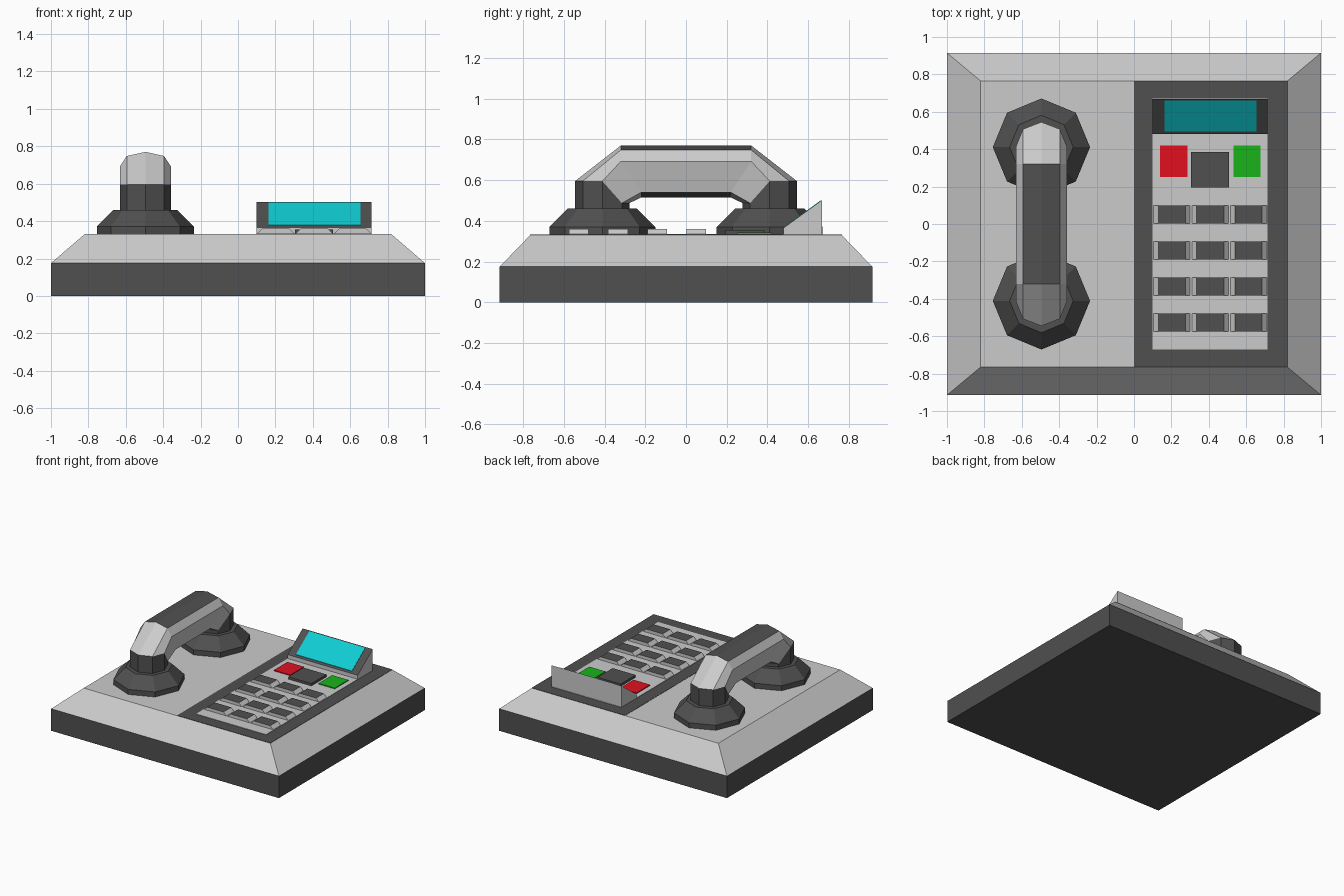
import bpy, bmesh
from math import cos, sin, pi

if "Cube" in bpy.data.objects:
    bpy.data.objects.remove(bpy.data.objects["Cube"])


def material(name, rgb):
    m = bpy.data.materials.new(name)
    m.diffuse_color = (*rgb, 1)
    m.use_nodes = True
    m.node_tree.nodes["Principled BSDF"].inputs["Base Color"].default_value = m.diffuse_color
    return m


LIGHT = material("light_grey", (0.62, 0.63, 0.64))
DARK = material("dark_grey", (0.08, 0.08, 0.08))
RED = material("red", (0.75, 0.005, 0.015))
GREEN = material("green", (0.01, 0.45, 0.01))
CYAN = material("cyan", (0.005, 0.6, 0.65))


def loft(name, rings, mats=(LIGHT,), paint=None):
    """Skin matching rings of points; paint(segment, side) gives the material slot.
    End caps are segments -1 (first) and len(rings)-1 (last)."""
    bm = bmesh.new()
    rows = [[bm.verts.new(p) for p in ring] for ring in rings]
    n = len(rows[0])
    pick = paint or (lambda seg, side: 0)
    bm.faces.new(rows[0]).material_index = pick(-1, 0)
    bm.faces.new(rows[-1]).material_index = pick(len(rows) - 1, 0)
    for s, (a, b) in enumerate(zip(rows, rows[1:])):
        for i in range(n):
            j = (i + 1) % n
            bm.faces.new((a[i], a[j], b[j], b[i])).material_index = pick(s, i)
    bmesh.ops.recalc_face_normals(bm, faces=bm.faces)
    me = bpy.data.meshes.new(name)
    bm.to_mesh(me)
    bm.free()
    ob = bpy.data.objects.new(name, me)
    bpy.context.collection.objects.link(ob)
    for m in mats:
        me.materials.append(m)
    return ob


def rect(x0, x1, y0, y1, z):
    return [(x0, y0, z), (x1, y0, z), (x1, y1, z), (x0, y1, z)]


def slab(name, x0, x1, y0, y1, z0, z1, mat, inset=0.0, side_mat=None):
    """Box whose left and right sides may lean in; the top may differ in colour."""
    return loft(name, [rect(x0, x1, y0, y1, z0), rect(x0 + inset, x1 - inset, y0, y1, z1)],
                (side_mat or mat, mat), lambda s, i: int(s == 1))


TOP = 0.33

# Base with dark skirt and light sloped shoulders
loft("base", [rect(-1, 1, -0.915, 0.915, 0), rect(-1, 1, -0.915, 0.915, 0.175),
              rect(-0.82, 0.82, -0.765, 0.765, TOP)],
     (LIGHT, DARK), lambda s, i: int(s < 1))

# Dark half of the top and the light keypad plate on it
slab("dark_panel", 0, 0.82, -0.765, 0.765, TOP - 0.01, TOP + 0.002, DARK)
slab("keypad_plate", 0.1, 0.715, -0.67, 0.67, TOP - 0.01, TOP + 0.005, LIGHT)

# Number keys: leaning sides, dark tops
pitch = 0.205
for row in range(4):
    yc = 0.05 - 0.192 * row
    for col in range(3):
        x = 0.1 + pitch * col
        slab(f"key_{row}_{col}", x, x + pitch, yc - 0.048, yc + 0.048, TOP, 0.36,
             DARK, 0.03, LIGHT)

# Function buttons
slab("red_button", 0.14, 0.285, 0.25, 0.42, TOP, 0.342, RED)
slab("green_button", 0.533, 0.675, 0.25, 0.42, TOP, 0.342, GREEN)
slab("middle_button", 0.305, 0.508, 0.195, 0.385, TOP, 0.354, DARK)

# Display wedge with dark sloping face
wedge = [(0.48, TOP), (0.48, 0.366), (0.668, 0.502), (0.668, TOP)]
loft("display_housing", [[(x, y, z) for y, z in wedge] for x in (0.1, 0.715)],
     (LIGHT, DARK), lambda s, i: int(s == 0 and i == 1))


def slope_z(y):
    return 0.366 + (y - 0.48) * 0.136 / 0.188


# Screen lying on the slope
loft("display_screen", [[(x, y, slope_z(y) + dz) for x, y, _ in rect(0.163, 0.655, 0.494, 0.66, 0)]
                        for dz in (-0.005, 0.003)], (CYAN,))

# Ear and mouth cups
HX = -0.495
for side, name in ((1, "ear_cup"), (-1, "mouth_cup")):
    loft(name, [[(HX + r * cos(k * pi / 4), side * 0.411 + r * sin(k * pi / 4), z)
                 for k in range(8)] for r, z in ((0.26, TOP), (0.26, 0.37), (0.17, 0.46))], (DARK,))

# Handset: octagonal tube, half rings listed from outer to inner edge as (y, z)
neck = (0.545, 0.507, 0.411, 0.315, 0.278)
half = [[(y, 0.45) for y in neck],
        list(zip(neck, (0.595, 0.595, 0.595, 0.487, 0.487))),
        [(0.32, 0.77), (0.32, 0.748), (0.32, 0.692), (0.22, 0.54), (0.22, 0.515)]]
offsets = (0, 0.099, 0.137, 0.099, 0, -0.099, -0.137, -0.099)
index = (0, 1, 2, 3, 4, 3, 2, 1)


def handset_ring(pts, side):
    return [(HX + dx, side * pts[k][0], pts[k][1]) for dx, k in zip(offsets, index)]


rings = [handset_ring(p, -1) for p in half] + [handset_ring(p, 1) for p in reversed(half)]
# Dark necks and dark strips above and below the grip
loft("handset", rings, (LIGHT, DARK),
     lambda s, i: int(s in (-1, 0, 4, 5) or (s == 2 and i in (0, 7, 3, 4))))
